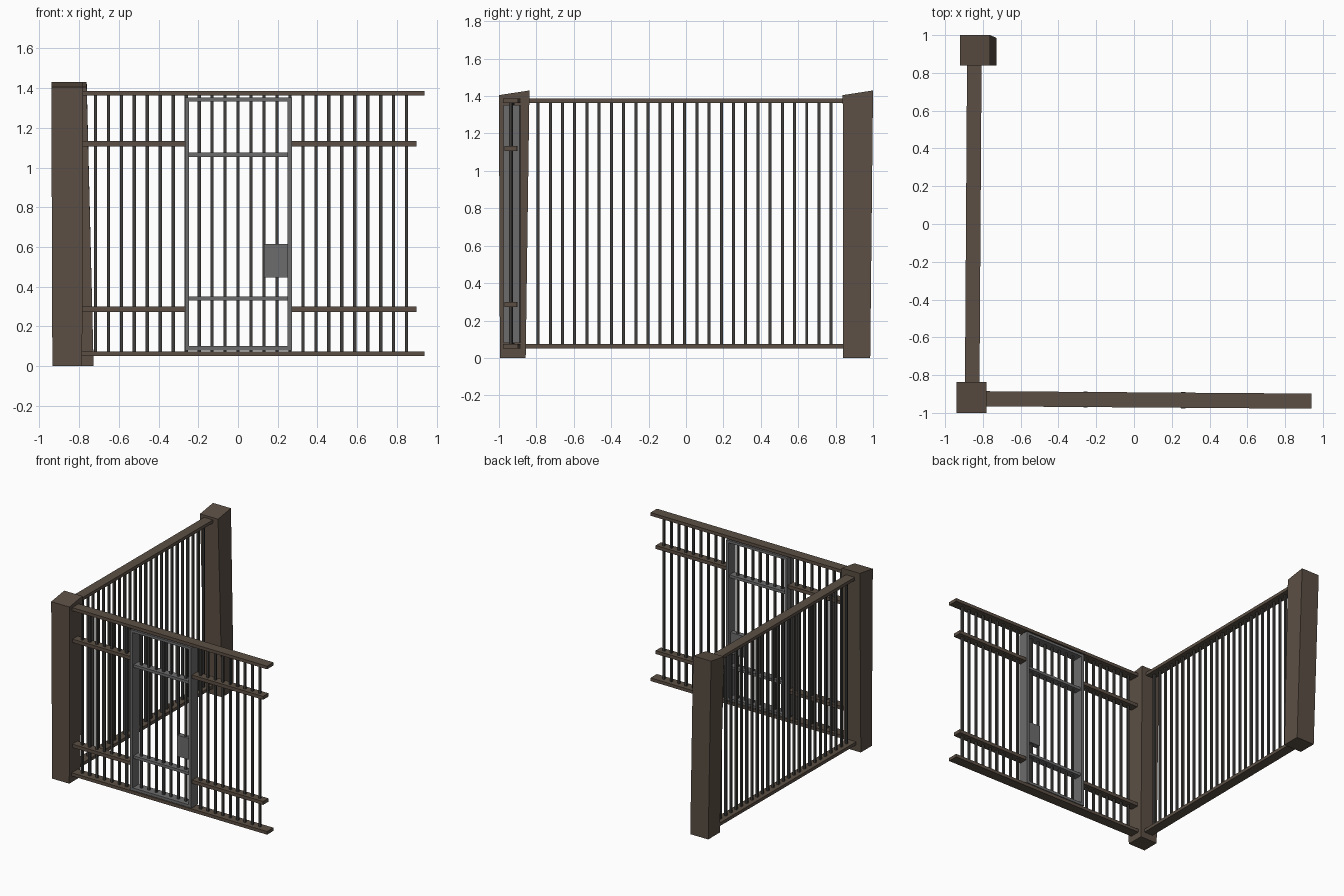
import bpy

if "Cube" in bpy.data.objects:
    bpy.data.objects.remove(bpy.data.objects["Cube"])


def material(name, rgb):
    m = bpy.data.materials.new(name)
    m.diffuse_color = (*rgb, 1)
    m.use_nodes = True
    m.node_tree.nodes["Principled BSDF"].inputs["Base Color"].default_value = m.diffuse_color
    return m


WOOD = material("brown_wood", (0.105, 0.078, 0.058))
IRON = material("dark_iron", (0.05, 0.048, 0.045))
STEEL = material("grey_steel", (0.15, 0.15, 0.155))

FACES = [(3, 2, 1, 0), (4, 5, 6, 7), (0, 1, 5, 4),
         (1, 2, 6, 5), (2, 3, 7, 6), (3, 0, 4, 7)]


def build(name, blocks, mat):
    """One object from a list of eight-corner blocks."""
    verts, faces = [], []
    for b in blocks:
        n = len(verts)
        verts += b
        faces += [tuple(i + n for i in f) for f in FACES]
    me = bpy.data.meshes.new(name)
    me.from_pydata(verts, [], faces)
    me.materials.append(mat)
    ob = bpy.data.objects.new(name, me)
    bpy.context.collection.objects.link(ob)
    return ob


def box(x0, x1, y0, y1, z0, z1):
    return [(x, y, z) for z in (z0, z1)
            for x, y in ((x0, y0), (x1, y0), (x1, y1), (x0, y1))]


def post(bottom, top, z_front, z_back):
    """Tapered post with a sloping top; rectangles are x0, x1, y0, y1."""
    b = box(*bottom, 0, 1)[:4]
    t = box(*top, 0, 1)[4:]
    return b + [(x, y, z) for (x, y, _), z in
                zip(t, (z_front, z_front, z_back, z_back))]


def front_y(x):
    return -0.931 - 0.0073 * x


def side_x(y):
    return -0.851 + 0.0065 * y


def front_rail(x0, x1, z0, z1, depth):
    h, a, b = depth / 2, front_y(x0), front_y(x1)
    return [(x, y, z) for z in (z0, z1) for x, y in
            ((x0, a - h), (x1, b - h), (x1, b + h), (x0, a + h))]


def side_rail(y0, y1, z0, z1, width):
    h, a, b = width / 2, side_x(y0), side_x(y1)
    return [(x, y, z) for z in (z0, z1) for x, y in
            ((a - h, y0), (a + h, y0), (b + h, y1), (b - h, y1))]


# Posts
build("corner_post", [post((-0.935, -0.785, -0.995, -0.857),
                           (-0.94, -0.78, -1.0, -0.837), 1.405, 1.43)], WOOD)
build("back_post", [post((-0.885, -0.727, 0.84, 0.985),
                         (-0.92, -0.762, 0.838, 1.0), 1.405, 1.43)], WOOD)

# Top and bottom rails of both fences
for level, z0, z1 in (("bottom", 0.05, 0.075), ("top", 1.362, 1.387)):
    build(f"front_{level}_rail", [front_rail(-0.79, 0.94, z0, z1, 0.08)], WOOD)
    build(f"side_{level}_rail", [side_rail(-0.86, 0.86, z0, z1, 0.077)], WOOD)

# Short middle rails on either side of the gate
for level, z0, z1 in (("lower", 0.273, 0.3), ("upper", 1.107, 1.134)):
    build(f"{level}_middle_rails", [front_rail(-0.79, -0.262, z0, z1, 0.066),
                                    front_rail(0.268, 0.9, z0, z1, 0.066)], WOOD)

# Vertical bars
R, STEP = 0.008, 0.0653
front, side = [], []
for i in range(25):
    x = -0.718 + STEP * i
    y = front_y(x)
    front.append(box(x - R, x + R, y - R, y + R, 0.06, 1.37))
    y = -0.791 + STEP * i
    x = side_x(y)
    side.append(box(x - R, x + R, y - R, y + R, 0.06, 1.37))
build("front_bars", front, IRON)
build("side_bars", side, IRON)

# Gate frame, cross bars and lock plate
build("gate_frame", [front_rail(-0.267, -0.246, 0.08, 1.353, 0.086),
                     front_rail(0.25, 0.272, 0.08, 1.353, 0.086),
                     front_rail(-0.246, 0.25, 0.08, 0.101, 0.08),
                     front_rail(-0.246, 0.25, 1.333, 1.353, 0.08)], STEEL)
build("gate_cross_bars", [front_rail(-0.246, 0.25, 0.33, 0.352, 0.06),
                          front_rail(-0.246, 0.25, 1.053, 1.075, 0.06)], STEEL)
build("lock_plate", [front_rail(0.13, 0.25, 0.447, 0.615, 0.04)], STEEL)
